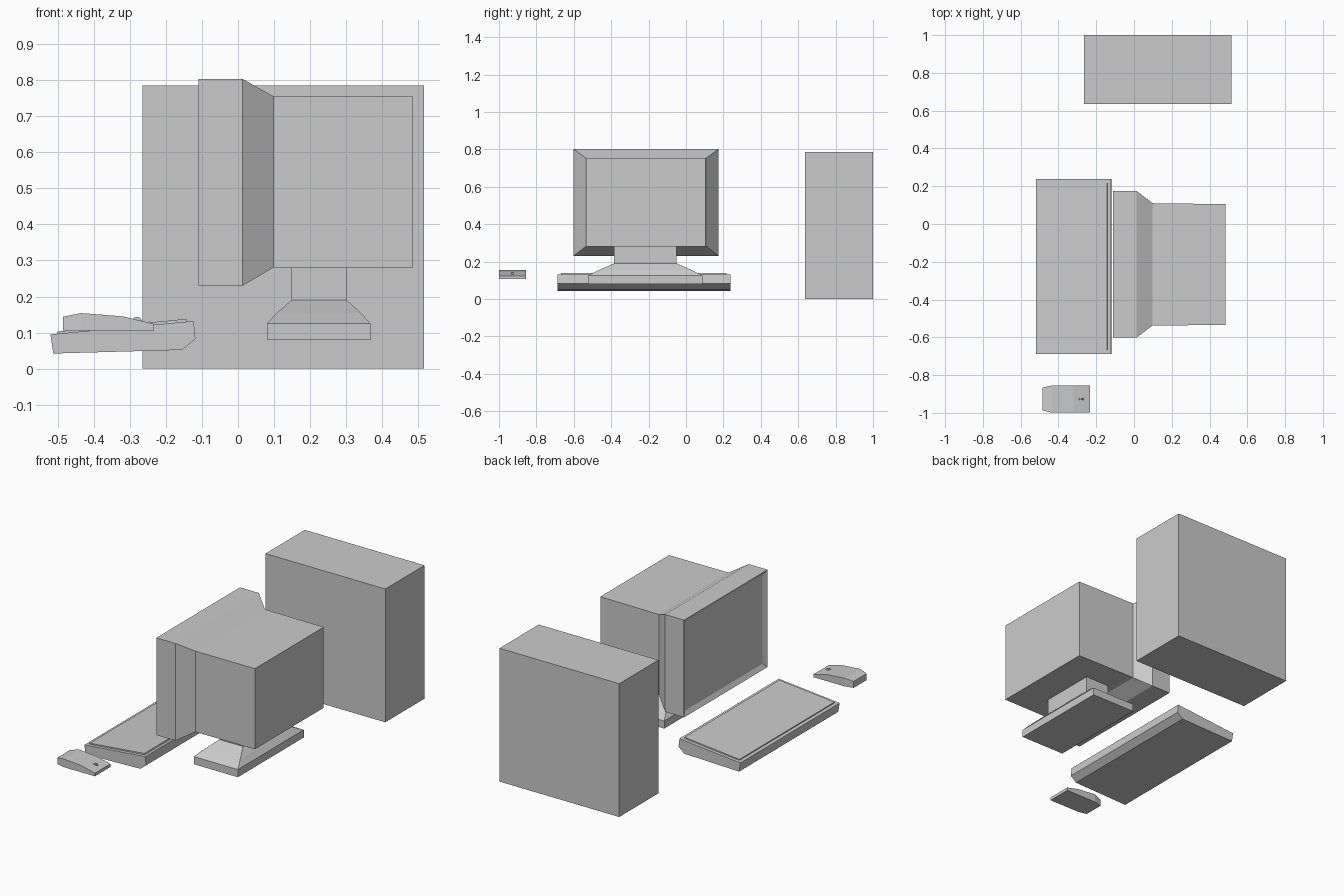
import bpy, bmesh, math
from mathutils import Matrix

if "Cube" in bpy.data.objects:
    bpy.data.objects.remove(bpy.data.objects["Cube"])


def finish(name, bm):
    bmesh.ops.recalc_face_normals(bm, faces=bm.faces)
    me = bpy.data.meshes.new(name)
    bm.to_mesh(me)
    bm.free()
    ob = bpy.data.objects.new(name, me)
    bpy.context.collection.objects.link(ob)
    return ob


def loft(name, rings):
    """Skin matching rings of points and cap both ends."""
    bm = bmesh.new()
    loops = [[bm.verts.new(p) for p in ring] for ring in rings]
    for a, b in zip(loops, loops[1:]):
        n = len(a)
        for i in range(n):
            j = (i + 1) % n
            bm.faces.new((a[i], a[j], b[j], b[i]))
    bm.faces.new(loops[0])
    bm.faces.new(loops[-1])
    return finish(name, bm)


def ring_x(x, y0, y1, z0, z1):
    return [(x, y0, z0), (x, y1, z0), (x, y1, z1), (x, y0, z1)]


def ring_z(z, x0, x1, y0, y1):
    return [(x0, y0, z), (x1, y0, z), (x1, y1, z), (x0, y1, z)]


def extrude_y(name, profile, y0, y1):
    return loft(name, [[(x, y, z) for x, z in profile] for y in (y0, y1)])


# Computer case
loft("tower_case", [ring_z(z, -0.265, 0.515, 0.635, 1.0) for z in (0, 0.785)])

# Monitor: recessed screen, bezel, taper and rear housing
loft("monitor", [
    ring_x(-0.095, -0.575, 0.15, 0.255, 0.778),
    ring_x(-0.11, -0.602, 0.175, 0.23, 0.803),
    ring_x(0.013, -0.602, 0.175, 0.23, 0.803),
    ring_x(0.098, -0.537, 0.11, 0.28, 0.755),
    ring_x(0.485, -0.535, 0.105, 0.28, 0.755)])

# Monitor foot and neck
loft("monitor_stand", [
    ring_z(0.08, 0.08, 0.367, -0.525, 0.088),
    ring_z(0.125, 0.08, 0.367, -0.525, 0.088),
    ring_z(0.155, 0.108, 0.34, -0.465, 0.03),
    ring_z(0.19, 0.148, 0.302, -0.385, -0.05),
    ring_z(0.285, 0.148, 0.302, -0.385, -0.05)])

# Keyboard wedge with raised key panel
extrude_y("keyboard_body", [(-0.52, 0.095), (-0.512, 0.042), (-0.155, 0.052),
                            (-0.118, 0.082), (-0.123, 0.132)], -0.687, 0.237)
extrude_y("key_panel", [(-0.5, 0.093), (-0.5, 0.103), (-0.143, 0.138),
                        (-0.14, 0.126)], -0.667, 0.217)

# Mouse: sections along its length
loft("mouse_body", [
    ring_x(x, -0.927 - w, -0.927 + w, 0.106, z)
    for x, w, z in ((-0.485, 0.06, 0.144), (-0.435, 0.072, 0.154),
                    (-0.32, 0.072, 0.145), (-0.233, 0.072, 0.124))])

# Scroll wheel
bm = bmesh.new()
bmesh.ops.create_cone(bm, cap_ends=True, segments=10, radius1=0.014,
                      radius2=0.014, depth=0.012,
                      matrix=Matrix.Translation((-0.28, -0.927, 0.13))
                      @ Matrix.Rotation(math.pi / 2, 4, 'X'))
finish("scroll_wheel", bm)
